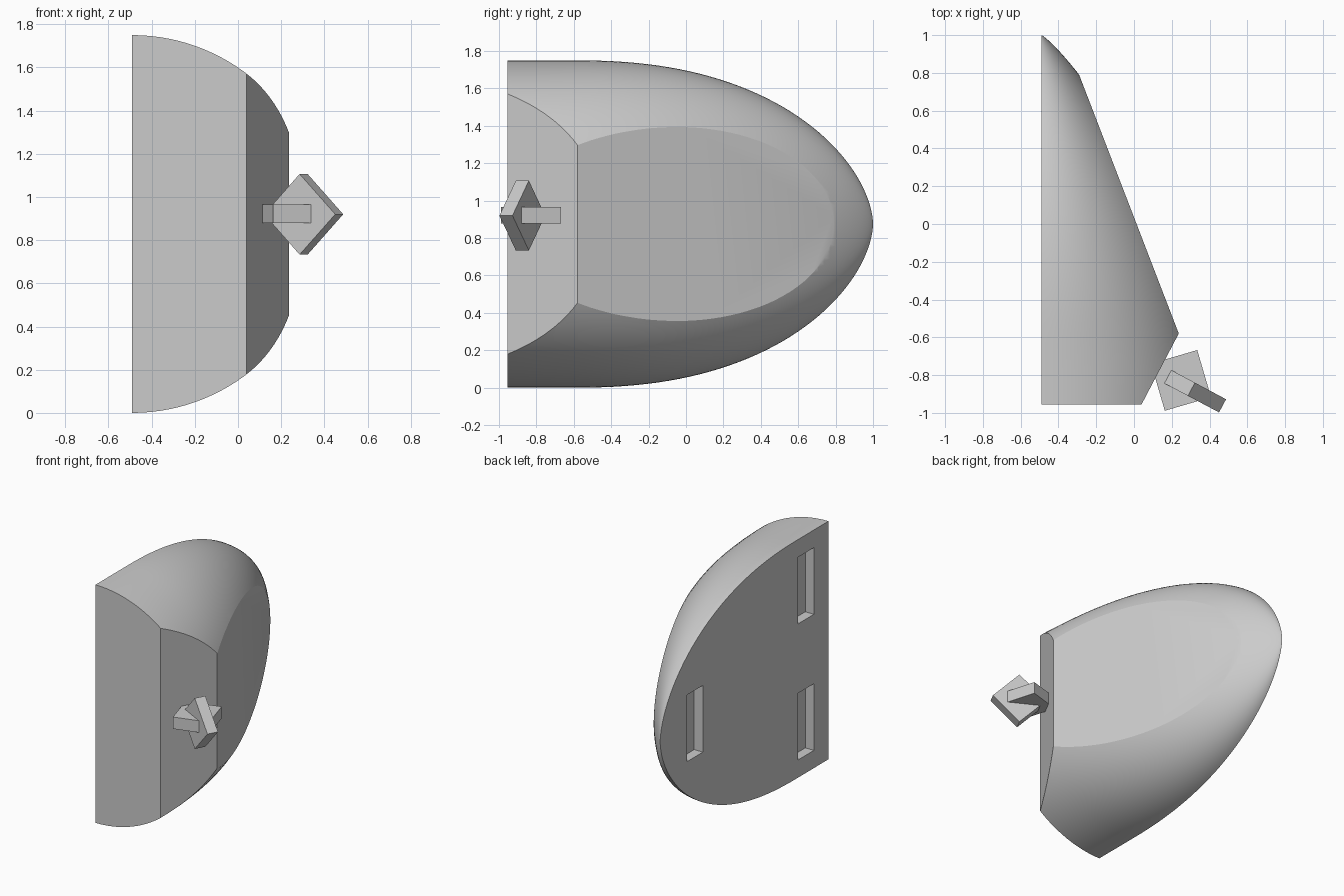
import bpy, bmesh, math
from mathutils import Vector

if "Cube" in bpy.data.objects:
    bpy.data.objects.remove(bpy.data.objects["Cube"], do_unlink=True)

grey = bpy.data.materials.new("plain grey")
grey.use_nodes = True
colour = (0.6, 0.6, 0.6, 1)
grey.diffuse_color = colour
grey.node_tree.nodes["Principled BSDF"].inputs["Base Color"].default_value = colour

BACK_X, MID_Z = -0.49, 0.875
FRONT_Y, LENGTH, RADIUS = -0.955, 1.955, 0.875


def box(name, centre, size, turn=(0, 0, 0)):
    bpy.ops.mesh.primitive_cube_add(size=1, location=centre, rotation=turn)
    ob = bpy.context.object
    ob.name = name
    ob.scale = size
    ob.data.materials.append(grey)
    return ob


def section(y):
    """Half width and half height of the shell at y."""
    s = min(1, (y - FRONT_Y) / LENGTH)
    t = min(1, max(0, (y + 0.6) / 1.6))
    return RADIUS * (1 - s ** 1.7) ** 0.85, RADIUS * (1 - t ** 2.3) ** 0.58


# Shell: half-round sections lofted to a rounded end
ROWS, SIDES = 48, 64
bm = bmesh.new()
rings = []
for i in range(ROWS):
    y = FRONT_Y + LENGTH * math.sin(i / ROWS * math.pi / 2)
    wide, high = section(y)
    rings.append([bm.verts.new((BACK_X + wide * math.sin(k * math.pi / SIDES), y,
                                MID_Z + high * math.cos(k * math.pi / SIDES)))
                  for k in range(SIDES + 1)])
tip = bm.verts.new((BACK_X, FRONT_Y + LENGTH, MID_Z))
for a, b in zip(rings, rings[1:]):
    for k in range(SIDES):
        bm.faces.new((a[k], a[k + 1], b[k + 1], b[k]))
for k in range(SIDES):
    bm.faces.new((rings[-1][k], rings[-1][k + 1], tip))
bm.faces.new(rings[0])
bm.faces.new([r[0] for r in rings] + [tip] + [r[-1] for r in reversed(rings)])

# Flat cuts: angled front corner and long slanting side
corner = Vector((0.237, -0.58, MID_Z))
for normal in ((0.375, -0.197, 0), (1, 0.385, 0)):
    bmesh.ops.bisect_plane(bm, geom=bm.verts[:] + bm.edges[:] + bm.faces[:],
                           plane_co=corner, plane_no=Vector(normal).normalized(),
                           clear_outer=True)
    bmesh.ops.holes_fill(bm, edges=[e for e in bm.edges if e.is_boundary], sides=0)
bmesh.ops.recalc_face_normals(bm, faces=bm.faces[:])
mesh = bpy.data.meshes.new("body")
bm.to_mesh(mesh)
bm.free()
body = bpy.data.objects.new("body", mesh)
bpy.context.collection.objects.link(body)
mesh.materials.append(grey)

# Three mounting slots in the flat back
for y, z in ((-0.693, 1.375), (-0.693, 0.375), (0.597, 0.855)):
    cutter = box("slot_cutter", (BACK_X, y, z), (0.14, 0.185, 0.49))
    cutter.hide_render = True
    cut = body.modifiers.new("slot", "BOOLEAN")
    cut.operation, cut.solver, cut.object = "DIFFERENCE", "EXACT", cutter
    bpy.ops.object.select_all(action="DESELECT")
    bpy.context.view_layer.objects.active = body
    body.select_set(True)
    bpy.ops.object.modifier_apply(modifier=cut.name)
    bpy.data.objects.remove(cutter, do_unlink=True)

bpy.ops.object.shade_smooth_by_angle(angle=math.radians(20))

# Knob: flat square stem block with a diamond plate across it
box("stem_block", (0.249, -0.828, 0.922), (0.255, 0.26, 0.087), (0, 0, math.radians(16.3)))
box("diamond_plate", (0.304, -0.875, 0.92), (0.264, 0.079, 0.264),
    (0, math.radians(45), math.radians(-28)))
